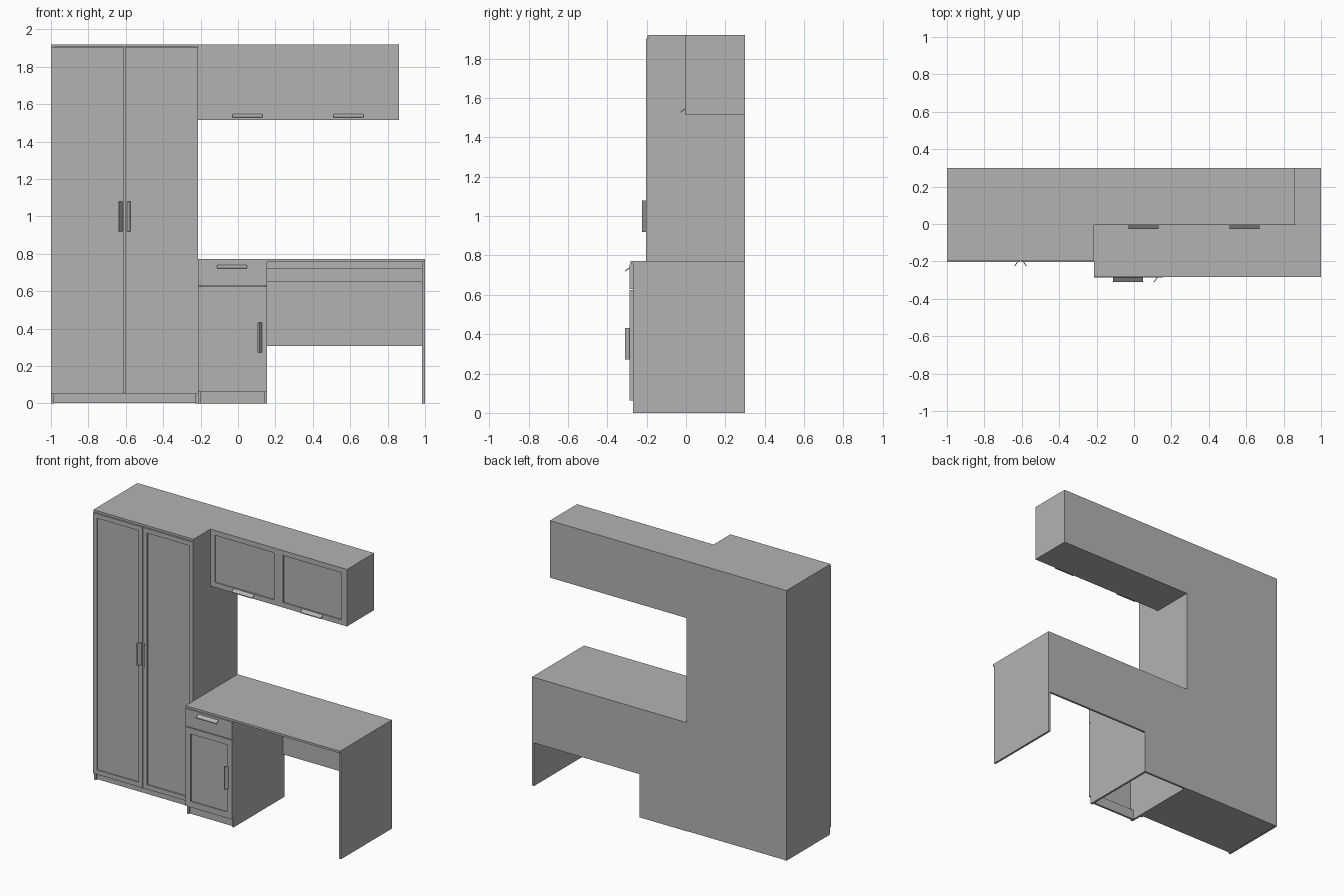
import bpy, bmesh, math
from mathutils import Matrix, Vector

cube = bpy.data.objects.get("Cube")
if cube:
    bpy.data.objects.remove(cube, do_unlink=True)

GREY = (0.45, 0.45, 0.45, 1.0)
mat = bpy.data.materials.new("matte_grey")
mat.use_nodes = True
mat.diffuse_color = GREY
mat.node_tree.nodes["Principled BSDF"].inputs["Base Color"].default_value = GREY

T = 0.015        # board thickness
BACK = 0.3       # common rear plane


def finish(name, bm):
    bmesh.ops.recalc_face_normals(bm, faces=bm.faces)
    mesh = bpy.data.meshes.new(name)
    bm.to_mesh(mesh)
    bm.free()
    mesh.materials.append(mat)
    obj = bpy.data.objects.new(name, mesh)
    bpy.context.collection.objects.link(obj)
    return obj


def box_mesh(x, y, z):
    """Axis-aligned box from three (low, high) ranges."""
    bm = bmesh.new()
    size = [b - a for a, b in (x, y, z)]
    mid = [(a + b) / 2 for a, b in (x, y, z)]
    bmesh.ops.create_cube(bm, size=1, matrix=Matrix.Translation(mid) @ Matrix.Diagonal((*size, 1)))
    return bm


def board(name, x, y, z):
    return finish(name, box_mesh(x, y, z))


def framed_door(name, x, y, z, border, depth=0.008):
    """Door with a sunken centre panel on its front."""
    bm = box_mesh(x, y, z)
    bm.normal_update()
    front = min(bm.faces, key=lambda f: f.calc_center_median().y)
    bmesh.ops.inset_region(bm, faces=[front], thickness=border)
    rim = bmesh.ops.extrude_discrete_faces(bm, faces=[front])["faces"]
    bmesh.ops.translate(bm, verts=rim[0].verts, vec=(0, depth, 0))
    return finish(name, bm)


def handle(name, root, out, along, length=0.16):
    """Slanted grip plate: starts at root, leans forward towards out."""
    bm = bmesh.new()
    root, out, along = Vector(root), Vector(out), Vector(along)
    thick = out * 0.006
    lean = out * 0.016 + Vector((0, -0.022, 0))
    base = root - along * length / 2
    profile = [base, base + lean, base + lean + thick, base + thick]
    face = bm.faces.new([bm.verts.new(p) for p in profile])
    ext = bmesh.ops.extrude_face_region(bm, geom=[face])["geom"]
    bmesh.ops.translate(bm, vec=along * length,
                        verts=[v for v in ext if isinstance(v, bmesh.types.BMVert)])
    return finish(name, bm)


RIGHT, LEFT, UP, DOWN = (1, 0, 0), (-1, 0, 0), (0, 0, 1), (0, 0, -1)

# Wardrobe carcass
W0, W1, TOP = -1.0, -0.213, 1.92
wf = -0.187
for side, x in (("right", W0), ("left", W1 - T)):
    board(f"wardrobe_side_{side}", (x, x + T), (wf, BACK), (0, TOP - T))
board("wardrobe_top", (W0, W1), (wf - 0.008, BACK), (TOP - T, TOP))
board("wardrobe_bottom", (W0 + T, W1 - T), (wf + 0.02, BACK), (0.002, T))
board("wardrobe_plinth", (W0 + T, W1 - T), (wf + 0.012, wf + 0.03), (0.002, 0.06))
board("wardrobe_back", (W0 + T, W1 - T), (BACK - T, BACK), (T, TOP - T))

# Wardrobe doors and handles
split = (W0 + W1) / 2
for side, a, b, s, out in (("right", W0, split - 0.002, -1, LEFT),
                           ("left", split + 0.002, W1, 1, RIGHT)):
    framed_door(f"wardrobe_door_{side}", (a, b), (-0.202, wf), (0.05, TOP - T - 0.003), 0.045)
    handle(f"wardrobe_handle_{side}", (split + s * 0.012, -0.202, 1.0), out, UP)

# Wall cabinet carcass
U0, U1, UZ = W1, 0.86, 1.515
board("wall_cabinet_side", (U1 - 0.007, U1), (-0.006, BACK), (UZ, TOP))
board("wall_cabinet_top", (U0, U1 - 0.007), (0.01, BACK), (TOP - T, TOP))
board("wall_cabinet_bottom", (U0, U1 - 0.007), (0.01, BACK), (UZ, UZ + T))
board("wall_cabinet_back", (U0, U1 - 0.007), (BACK - T, BACK), (UZ + T, TOP - T))

# Wall cabinet doors and handles
mid = (U0 + U1) / 2
for side, a, b, hx in (("right", U0, mid, 0.05), ("left", mid, U1 - 0.007, 0.59)):
    framed_door(f"wall_cabinet_door_{side}", (a, b), (-0.005, 0.01), (UZ, TOP), 0.05)
    handle(f"wall_cabinet_handle_{side}", (hx, -0.005, UZ + 0.032), DOWN, RIGHT)

# Desk top, end panel, rear panel and rail
D1, DF, DZ = 1.0, -0.27, 0.772
C1 = 0.155
board("desk_top", (W1, D1), (-0.283, BACK), (DZ - T, DZ))
board("desk_end_panel", (D1 - T, D1), (DF, BACK), (0, DZ - T))
board("desk_rear_panel", (C1, D1 - T), (BACK - T, BACK), (0.307, DZ - T))
board("desk_rail", (C1, D1 - T), (BACK - 0.03, BACK - T), (0.65, 0.725))

# Base cabinet, open underneath
for side, x in (("right", W1), ("left", C1 - T)):
    board(f"base_cabinet_side_{side}", (x, x + T), (DF, BACK), (0, DZ - T))
board("base_cabinet_back", (W1 + T, C1 - T), (BACK - T, BACK), (0, DZ - T))
board("base_cabinet_plinth", (W1 + T, C1 - T), (DF + 0.012, DF + 0.027), (0, 0.07))

# Base cabinet drawer, door and handles
board("drawer_front", (W1, C1), (DF - 0.017, DF), (0.63, DZ - T - 0.002))
framed_door("base_cabinet_door", (W1, C1), (DF - 0.017, DF), (0.062, 0.625), 0.06)
handle("drawer_handle", (-0.033, DF - 0.017, 0.74), DOWN, RIGHT)
handle("base_cabinet_handle", (0.127, DF - 0.017, 0.352), LEFT, UP)
